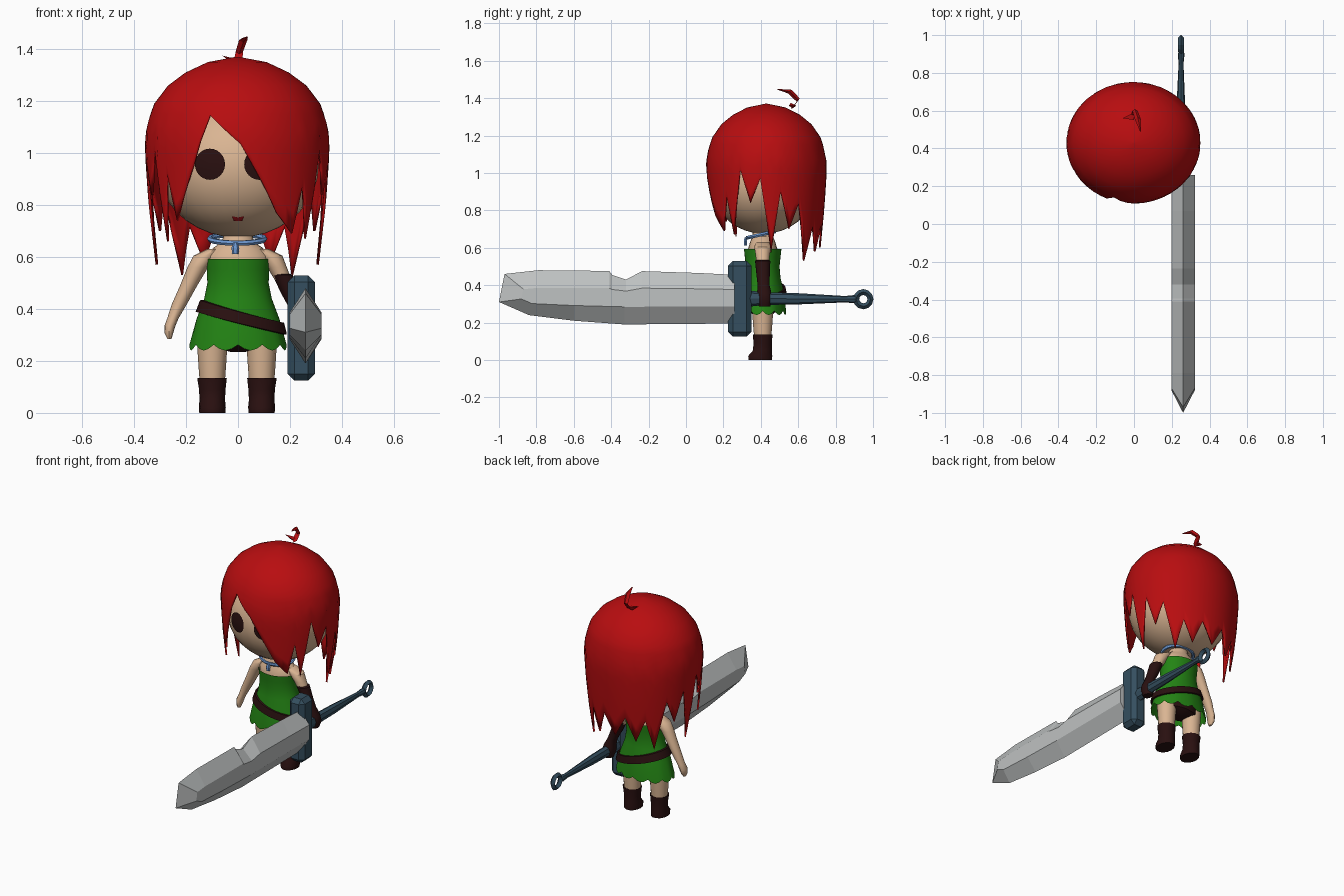
import bpy, bmesh, math
from math import sin, cos, pi, radians, sqrt
from mathutils import Vector

if "Cube" in bpy.data.objects:
    bpy.data.objects.remove(bpy.data.objects["Cube"])


def material(name, rgb):
    m = bpy.data.materials.new(name)
    m.diffuse_color = (*rgb, 1)
    m.use_nodes = True
    m.node_tree.nodes["Principled BSDF"].inputs["Base Color"].default_value = m.diffuse_color
    return m


RED = material("red hair", (0.48, 0.004, 0.005))
SKIN = material("skin", (0.70, 0.46, 0.29))
GREEN = material("green cloth", (0.017, 0.23, 0.007))
BROWN = material("dark brown leather", (0.022, 0.005, 0.005))
STEEL = material("pale steel", (0.52, 0.54, 0.54))
SLATE = material("slate blue", (0.035, 0.078, 0.115))
BLUE = material("light blue", (0.16, 0.33, 0.67))
LIPS = material("lip red", (0.45, 0.01, 0.015))


def finish(obj, name, mat, angle=40):
    obj.name = name
    obj.data.materials.append(mat)
    bpy.ops.object.select_all(action='DESELECT')
    obj.select_set(True)
    bpy.context.view_layer.objects.active = obj
    if angle:
        bpy.ops.object.shade_smooth_by_angle(angle=radians(angle))
    return obj


def mesh(name, verts, faces, mat, angle=40):
    bm = bmesh.new()
    vs = [bm.verts.new(v) for v in verts]
    for f in faces:
        bm.faces.new([vs[i] for i in f])
    bmesh.ops.recalc_face_normals(bm, faces=bm.faces)
    me = bpy.data.meshes.new(name)
    bm.to_mesh(me)
    bm.free()
    obj = bpy.data.objects.new(name, me)
    bpy.context.collection.objects.link(obj)
    return finish(obj, name, mat, angle)


def bridge(rows, n, closed=False):
    rr = range(rows if closed else rows - 1)
    return [(r * n + i, r * n + (i + 1) % n, (r + 1) % rows * n + (i + 1) % n, (r + 1) % rows * n + i)
            for r in rr for i in range(n)]


def loft(name, rings, mat, n=14, axis='z', cap=True, angle=40, tweak=None):
    """Rings are (u centre, v centre, position on axis, u radius, v radius)."""
    verts = []
    for k, (cu, cv, t, ru, rv) in enumerate(rings):
        for i in range(n):
            a = 2 * pi * i / n
            u, v = cu + ru * cos(a), cv + rv * sin(a)
            w = t + (tweak(k, a) if tweak else 0)
            verts.append((u, v, w) if axis == 'z' else (u, w, v))
    faces = bridge(len(rings), n)
    if cap:
        faces += [range(n), range((len(rings) - 1) * n, len(rings) * n)]
    return mesh(name, verts, faces, mat, angle)


def ball(name, loc, scale, mat, seg=24, rings=16):
    bpy.ops.mesh.primitive_uv_sphere_add(segments=seg, ring_count=rings, location=loc)
    bpy.context.object.scale = scale
    return finish(bpy.context.object, name, mat)


def interp(pts, x):
    for (a, p), (b, q) in zip(pts, pts[1:]):
        if a <= x <= b:
            return p + (q - p) * (x - a) / (b - a)
    return pts[0][1] if x < pts[0][0] else pts[-1][1]


# Head
HC, HR = Vector((0, 0.415, 0.95)), Vector((0.31, 0.285, 0.275))
ball("head", HC, HR, SKIN, 28, 18)


def face_patch(name, outline, mat):
    """Thin plate following the front of the head."""
    n = len(outline)
    cx, cz = sum(p[0] for p in outline) / n, sum(p[1] for p in outline) / n
    pts = [(cx + (x - cx) * s, cz + (z - cz) * s) for s in (0.02, 0.35, 0.7, 1) for x, z in outline]
    verts = [(x, HC.y - HR.y * sqrt(1 - (x / HR.x) ** 2 - ((z - HC.z) / HR.z) ** 2) - 0.005, z) for x, z in pts]
    return mesh(name, verts, [range(n)] + bridge(4, n), mat)


for side, ex in (("left", -0.108), ("right", 0.082)):
    face_patch(side + "_eye", [(ex + 0.058 * cos(i * pi / 12), 0.957 + 0.06 * sin(i * pi / 12))
                               for i in range(24)], BROWN)
face_patch("mouth", [(-0.024, 0.757), (-0.016, 0.738), (0.016, 0.738), (0.024, 0.757), (0, 0.752)], LIPS)

# Hair: a dome whose lower edge is a zigzag of strands around the head
# angle 0 = front, 90 = +x, 180 = back
half = [(64, 1.02), (74, .84), (84, .97), (95, .57), (104, .9), (114, .70), (124, .84), (136, .53),
        (146, .72), (156, .58), (167, .73)]
edge = [(-a, z) for a, z in reversed(half)] + [
    (-56, .66), (-51, .93), (-44, .74), (-29, .95), (-18, 1.145), (2, 1.035), (15, .9), (27, .77),
    (40, .69), (47, .88), (54, .67)] + half
edge = [(-180, .6)] + edge + [(180, .6)]
profile = [(.5, .86), (.6, .90), (.82, .965), (1.0, 1.0), (1.06, 1.0), (1.12, .97), (1.19, .90),
           (1.26, .75), (1.31, .56), (1.35, .32), (1.37, 0.02)]
angles = []
for (a, _), (b, _) in zip(edge, edge[1:]):
    steps = max(2, round((b - a) / 6))
    angles += [a + (b - a) * k / steps for k in range(steps)]
top_rows = [1.37, 1.35, 1.31, 1.26, 1.19, 1.15]
verts = []
LOW = 6
for row in range(len(top_rows) + LOW):
    for a in angles:
        if row < len(top_rows):
            z = top_rows[row]
        else:
            z = 1.15 + (interp(edge, a) - 1.15) * (row - len(top_rows) + 1) / LOW
        r = interp(profile, z)
        verts.append((-0.003 + 0.355 * r * sin(radians(a)), 0.43 - 0.322 * r * cos(radians(a)), z))
n = len(angles)
hair = mesh("hair", verts, [range(n)] + bridge(len(top_rows) + LOW, n), RED, 45)
sol = hair.modifiers.new("thickness", 'SOLIDIFY')
sol.thickness, sol.offset = 0.01, -1

# Stray tuft on the crown
path = [(0, .57, 1.35, .017), (.005, .6, 1.39, .014), (.02, .555, 1.435, .016), (.035, .49, 1.447, .003)]
verts = [(x + dx * w, y + dy * w, z + dy * w) for x, y, z, w in path
         for dx, dy in ((-1, 0), (0, -.6), (1, 0), (0, .6))]
mesh("hair_tuft", verts, bridge(4, 4) + [(0, 1, 2, 3), (12, 13, 14, 15)], RED, 0)
mesh("hair_spur", [(-.06, .56, 1.375), (.0, .55, 1.36), (.0, .59, 1.36), (-.02, .57, 1.345)],
     [(0, 1, 2), (0, 2, 3), (0, 3, 1), (1, 3, 2)], RED, 0)

# Torso and neck
Y = 0.41
loft("torso", [(0, Y, .45, .10, .07), (0, Y, .57, .118, .085), (0, Y, .605, .125, .075), (0, Y, .635, .095, .066),
               (0, Y, .66, .06, .055), (0, Y, .74, .05, .05)], SKIN, 20)

# Choker with pendant
bpy.ops.mesh.primitive_torus_add(major_segments=20, minor_segments=6, major_radius=.105, minor_radius=.011,
                                 location=(-.003, .4, .67), rotation=(.22, 0, 0))
bpy.context.object.scale = (1, .72, 1)
finish(bpy.context.object, "choker", BLUE)
loft("pendant", [(-.01, .318, .612, .012, .008), (-.01, .318, .635, .015, .01), (-.01, .32, .655, .008, .008)],
     BLUE, 6, angle=0)

# Dress with scalloped hem
DRESS = [(.25, .187), (.36, .16), (.44, .13), (.5, .118), (.55, .12), (.592, .125)]
DEPTH = [(.25, .125), (.36, .115), (.44, .095), (.5, .09), (.592, .1)]
loft("dress", [(0, Y, z, r, interp(DEPTH, z)) for z, r in reversed(DRESS)] +
     [(0, Y, .30, .165, .11), ], GREEN, 48, cap=False,
     tweak=lambda k, a: -.012 if k == 9 else 0).hide_render = False
bpy.data.objects.remove(bpy.data.objects["dress"])
loft("dress", [(0, Y, z, r, interp(DEPTH, z)) for z, r in reversed(DRESS)], GREEN, 48, cap=False,
     tweak=lambda k, a: .012 - .022 * abs(sin(6 * a)) if k == 5 else 0)
loft("shorts", [(0, Y, .235, .03, .04), (0, Y, .26, .13, .075), (0, Y, .34, .135, .085)], BROWN, 16)

# Slanted belt following the dress
verts = []
N = 32
for out, dz in ((.004, .024), (.014, .022), (.014, -.022), (.004, -.024)):
    for i in range(N):
        a = 2 * pi * i / N
        z = .368 - .27 * .16 * cos(a) + dz
        verts.append(((interp(DRESS, z) + out) * cos(a), Y + (interp(DEPTH, z) + out) * sin(a), z))
mesh("belt", verts, bridge(4, N, True), BROWN)

# Legs and boots
for side, cx, s in (("left", -.099, -1), ("right", .091, 1)):
    loft(side + "_leg", [(cx, Y, .10, .047, .045), (cx, Y, .18, .053, .052), (cx, Y, .32, .062, .062)], SKIN)
    loft(side + "_boot", [(cx, .397, 0, .05, .065), (cx, .397, .022, .052, .066), (cx, .408, .05, .049, .052),
                          (cx, Y, .09, .051, .05), (cx + s * .001, Y, .135, .057, .054),
                          (cx, Y, .13, .046, .044)], BROWN)

# Arms: one hangs free, the other is gloved and grips the sword
loft("free_arm", [(-.09, Y, .63, .03, .035), (-.125, Y, .605, .046, .045), (-.155, Y, .56, .04, .04),
                  (-.19, Y, .49, .033, .034), (-.225, Y, .42, .029, .03), (-.25, .405, .365, .022, .026),
                  (-.262, .40, .335, .021, .03), (-.266, .395, .305, .016, .024), (-.264, .39, .285, .008, .012)],
     SKIN, 12)
loft("sword_arm", [(.09, Y, .63, .03, .035), (.125, Y, .605, .046, .045), (.15, Y, .56, .038, .038),
                   (.185, Y, .49, .03, .031)], SKIN, 12)
loft("glove", [(.168, Y, .535, .032, .034), (.172, Y, .53, .039, .041), (.20, .412, .46, .034, .036),
               (.228, .415, .40, .029, .032), (.243, .418, .36, .036, .038), (.247, .42, .325, .04, .042),
               (.247, .42, .285, .026, .03)], BROWN, 12)

# Sword blade: chipped outline with a raised ridge on both flat sides
SX = .26
outline = [(-1, .31), (-.97, .46), (-.79, .48), (-.41, .476), (-.395, .455), (-.32, .43), (-.235, .475),
           (.07, .465), (.26, .455), (.26, .195), (-.33, .19), (-.6, .21), (-.84, .24)]
m = len(outline)


def blade_ring(x, shrink, pull):
    return [(x, max(y, -.88 + .35 * (y + 1)) if pull else y, .335 + (z - .335) * shrink) for y, z in outline]


verts = blade_ring(SX - .062, .35, True) + blade_ring(SX, 1, False) + blade_ring(SX + .062, .35, True)
mesh("blade", verts, bridge(3, m) + [range(m), range(2 * m, 3 * m)], STEEL, 0)

# Guard, grip and pommel ring
bpy.ops.mesh.primitive_cube_add(size=1, location=(.243, .288, .327))
guard = bpy.context.object
guard.scale = (.105, .125, .405)
bpy.ops.object.transform_apply(location=False, rotation=False, scale=True)
bev = guard.modifiers.new("chamfer", 'BEVEL')
bev.width, bev.segments = .026, 1
finish(guard, "guard", SLATE, 0)
loft("grip", [(.247, .328, .33, .032, .044), (.247, .328, .42, .027, .034), (.248, .327, .60, .024, .03),
              (.249, .325, .85, .013, .017), (.25, .325, .9, .018, .022), (.25, .325, .91, .014, .016)],
     SLATE, 8, 'y', angle=0)
bpy.ops.mesh.primitive_torus_add(major_segments=12, minor_segments=4, major_radius=.038, minor_radius=.016,
                                 location=(.25, .948, .325), rotation=(0, pi / 2, 0))
finish(bpy.context.object, "pommel_ring", SLATE, 0)
